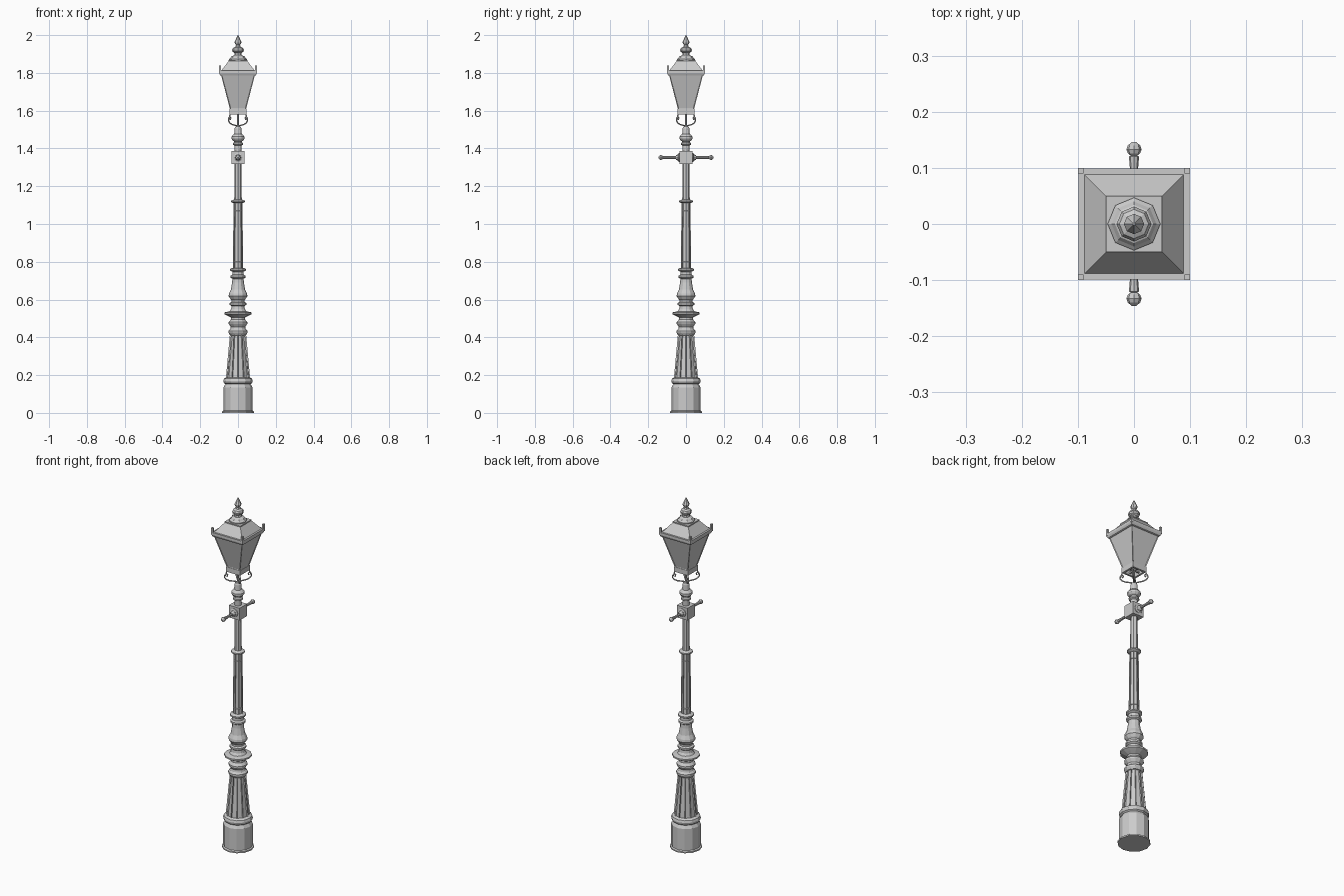
import bpy, bmesh, math
from mathutils import Vector, Matrix

cube = bpy.data.objects.get("Cube")
if cube:
    bpy.data.objects.remove(cube, do_unlink=True)

iron = bpy.data.materials.new("grey_iron")
iron.use_nodes = True
GREY = (0.6, 0.6, 0.6, 1)
iron.diffuse_color = GREY
iron.node_tree.nodes["Principled BSDF"].inputs["Base Color"].default_value = GREY


def finish(name, bm, matrix=None):
    if matrix:
        bm.transform(matrix)
    bmesh.ops.recalc_face_normals(bm, faces=bm.faces)
    mesh = bpy.data.meshes.new(name)
    bm.to_mesh(mesh)
    bm.free()
    mesh.materials.append(iron)
    obj = bpy.data.objects.new(name, mesh)
    bpy.context.collection.objects.link(obj)
    return obj


def loft(profile, sides, turn=0.0, caps=True):
    """Faceted solid through (radius, height) rings."""
    bm = bmesh.new()
    rings = []
    for r, z in profile:
        rings.append([bm.verts.new((r * math.cos(turn + math.tau * i / sides),
                                    r * math.sin(turn + math.tau * i / sides), z))
                      for i in range(sides)])
    for low, high in zip(rings, rings[1:]):
        for i in range(sides):
            j = (i + 1) % sides
            bm.faces.new((low[i], low[j], high[j], high[i]))
    if caps:
        bm.faces.new(rings[0][::-1])
        bm.faces.new(rings[-1])
    return bm


def turned(name, profile, sides=12, matrix=None):
    return finish(name, loft(profile, sides), matrix)


def square(name, profile, caps=True):
    """Square loft; the profile gives half widths."""
    rings = [(w * math.sqrt(2), z) for w, z in profile]
    return finish(name, loft(rings, 4, math.pi / 4, caps))


def fluted(name, profile, sides, margin, depth):
    """Tapered shaft with a recessed panel on every side."""
    bm = loft(profile, sides)
    bm.normal_update()
    panels = [f for f in bm.faces if len(f.verts) == 4 and abs(f.normal.z) < 0.5]
    bmesh.ops.inset_individual(bm, faces=panels, thickness=margin, depth=-depth)
    return finish(name, bm)


def box(name, size, centre):
    bm = bmesh.new()
    bmesh.ops.create_cube(bm, size=1)
    bm.transform(Matrix.Translation(centre) @ Matrix.Diagonal((*size, 1)))
    return finish(name, bm)


def tube(name, points, radius, sides=6):
    """Bent round bar; its path lies in one vertical plane."""
    bm = bmesh.new()
    pts = [Vector(p) for p in points]
    rings = []
    for i, p in enumerate(pts):
        along = (pts[min(i + 1, len(pts) - 1)] - pts[max(i - 1, 0)]).normalized()
        side = Vector((-points[-1][1], points[-1][0], 0)).normalized()
        up = along.cross(side)
        rings.append([bm.verts.new(p + radius * (math.cos(a) * side + math.sin(a) * up))
                      for a in (math.tau * k / sides for k in range(sides))])
    for a, b in zip(rings, rings[1:]):
        for k in range(sides):
            j = (k + 1) % sides
            bm.faces.new((a[k], a[j], b[j], b[k]))
    bm.faces.new(rings[0])
    bm.faces.new(rings[-1])
    return finish(name, bm)


# Plinth and its rounded collar
turned("plinth", [(.084, 0), (.084, .008), (.077, .012), (.077, .135), (.07, .147),
                  (.067, .152), (.075, .158), (.078, .17), (.074, .182), (.062, .188)])

# Fluted lower column
fluted("lower_column", [(.064, .185), (.043, .415)], 12, .005, .006)

# Stacked mouldings above the lower column
turned("lower_mouldings", [
    (.043, .412), (.051, .425), (.051, .434), (.041, .443), (.038, .455), (.05, .472),
    (.05, .48), (.037, .495), (.037, .505), (.055, .514), (.072, .523), (.072, .532),
    (.045, .538), (.036, .55), (.034, .565), (.044, .572), (.044, .582), (.034, .587),
    (.034, .597), (.04, .603), (.05, .618), (.048, .632), (.038, .652), (.031, .69),
    (.03, .71), (.04, .716), (.04, .726), (.03, .732), (.03, .747), (.042, .754),
    (.042, .762), (.028, .768)])

# Middle and upper shafts
fluted("middle_shaft", [(.027, .765), (.027, .8), (.024, 1.07), (.024, 1.115)], 8, .003, .003)
turned("shaft_ring", [(.024, 1.11), (.036, 1.116), (.036, 1.123), (.019, 1.13)])
turned("upper_shaft", [(.02, 1.125), (.018, 1.32)], 8)

# Square block carrying the ladder arms
box("ladder_block", (.068, .068, .07), (0, 0, 1.352))
for name, sign in (("front_ladder_arm", 1), ("back_ladder_arm", -1)):
    place = Matrix.Translation((0, 0, 1.352)) @ Matrix.Rotation(sign * math.pi / 2, 4, 'X')
    turned(name, [(.024, .03), (.024, .038), (.016, .042), (.014, .05), (.007, .056),
                  (.007, .095), (.009, .12), (.006, .122), (.011, .126), (.0135, .133),
                  (.011, .14), (.004, .146)], 8, place)

# Neck below the lantern
turned("neck", [(.018, 1.38), (.019, 1.415), (.027, 1.42), (.027, 1.428), (.02, 1.432),
                (.02, 1.438), (.028, 1.442), (.035, 1.452), (.035, 1.462), (.026, 1.472),
                (.02, 1.476), (.018, 1.505), (.014, 1.515), (.006, 1.52)])
turned("lantern_stem", [(.005, 1.51), (.005, 1.595)], 8)

# Scrolled brackets running out to the four lantern corners
curl = [(.004, 1.518), (.02, 1.522), (.045, 1.527), (.062, 1.535), (.071, 1.548),
        (.069, 1.562), (.06, 1.568), (.054, 1.562), (.056, 1.554), (.061, 1.553)]
for i in range(4):
    a = math.pi / 4 + i * math.pi / 2
    c, s = math.cos(a), math.sin(a)
    tube(f"scroll_bracket_{i + 1}", [(r * c, r * s, z) for r, z in curl], .0035)
    tube(f"bracket_foot_{i + 1}", [(.067 * c, .067 * s, 1.556), (.058 * c, .058 * s, 1.585)], .0035)

# Open lantern base frame with a cross bar
square("lantern_base", [(.044, 1.58), (.044, 1.608), (.033, 1.608), (.033, 1.58), (.044, 1.58)], False)
for name, size in (("base_bar_x", (.07, .008, .008)), ("base_bar_y", (.008, .07, .008))):
    box(name, size, (0, 0, 1.592))

# Tapered lantern body with thin inset panes, open underneath
bm = loft([(.042 * math.sqrt(2), 1.606), (.09 * math.sqrt(2), 1.79)], 4, math.pi / 4, False)
bm.normal_update()
bmesh.ops.inset_individual(bm, faces=bm.faces[:], thickness=.006, depth=-.003)
finish("lantern_panes", bm)

# Eaves, corner posts and hipped roof
square("eaves", [(.09, 1.785), (.094, 1.787), (.099, 1.798), (.099, 1.812), (.09, 1.812)])
for sx in (-1, 1):
    for sy in (-1, 1):
        box("corner_post_" + ("left" if sx > 0 else "right") + ("_back" if sy > 0 else "_front"),
            (.01, .01, .04), (sx * .095, sy * .095, 1.818))
square("roof", [(.09, 1.81), (.05, 1.862), (.05, 1.868)])

# Octagonal vent and finial
turned("finial", [(.047, 1.866), (.047, 1.874), (.04, 1.88), (.034, 1.888), (.02, 1.894),
                  (.018, 1.905), (.029, 1.912), (.031, 1.922), (.026, 1.932), (.014, 1.938),
                  (.011, 1.948), (.017, 1.956), (.018, 1.964), (.011, 1.98), (.002, 2.0)], 8)
